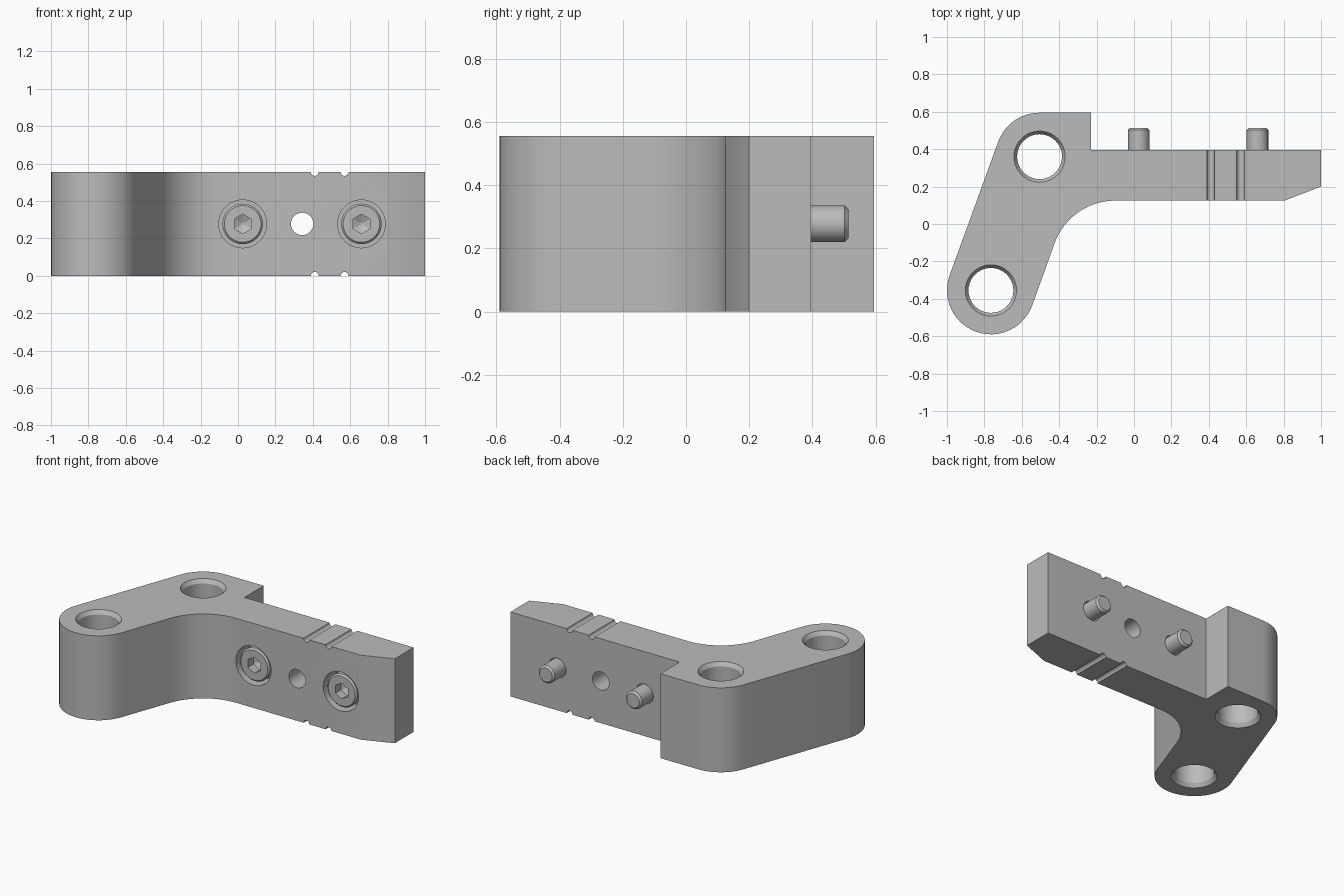
import bpy
import bmesh
from math import sin, cos, pi, radians, atan2
from mathutils import Vector

if "Cube" in bpy.data.objects:
    bpy.data.objects.remove(bpy.data.objects["Cube"], do_unlink=True)

HEIGHT = 0.555
MID = HEIGHT / 2
FRONT, BACK = 0.125, 0.395

grey = bpy.data.materials.new("machined grey")
grey.diffuse_color = (0.5, 0.5, 0.5, 1)
grey.use_nodes = True
grey.node_tree.nodes["Principled BSDF"].inputs["Base Color"].default_value = (0.5, 0.5, 0.5, 1)


def finish(name, bm):
    bmesh.ops.recalc_face_normals(bm, faces=bm.faces)
    mesh = bpy.data.meshes.new(name)
    bm.to_mesh(mesh)
    bm.free()
    mesh.materials.append(grey)
    obj = bpy.data.objects.new(name, mesh)
    bpy.context.collection.objects.link(obj)
    return obj


def lathe(name, steps, centre, axis, sides=40):
    """Turned solid: steps are (radius, position along the axis)."""
    bm = bmesh.new()
    rings = []
    for r, t in steps:
        ring = []
        for i in range(sides):
            a = pi / 2 + 2 * pi * i / sides
            u, v = r * cos(a), r * sin(a)
            offset = Vector((u, v, t)) if axis == "Z" else Vector((u, t, v))
            ring.append(bm.verts.new(Vector(centre) + offset))
        rings.append(ring)
    for a, b in zip(rings, rings[1:]):
        for i in range(sides):
            j = (i + 1) % sides
            bm.faces.new((a[i], a[j], b[j], b[i]))
    bm.faces.new(rings[0])
    bm.faces.new(rings[-1])
    return finish(name, bm)


def cut(obj, cutter):
    mod = obj.modifiers.new("cut", "BOOLEAN")
    mod.operation = "DIFFERENCE"
    mod.solver = "EXACT"
    mod.object = cutter
    bpy.context.view_layer.objects.active = obj
    bpy.ops.object.modifier_apply(modifier=mod.name)
    bpy.data.objects.remove(cutter, do_unlink=True)


def smooth(obj):
    bpy.ops.object.select_all(action="DESELECT")
    obj.select_set(True)
    bpy.context.view_layer.objects.active = obj
    bpy.ops.object.shade_smooth_by_angle(angle=radians(25))


def arc(centre, r, start, end, count=18):
    angles = [start + (end - start) * i / count for i in range(count + 1)]
    return [(centre[0] + r * cos(a), centre[1] + r * sin(a)) for a in angles]


# Bracket outline: slanted lug arm, square heel, long flat arm
low, high, lug_r = (-0.765, -0.355), (-0.505, 0.36), 0.235
side = atan2(high[1] - low[1], high[0] - low[0]) + pi / 2
outline = arc(low, lug_r, side - pi, side - 2 * pi, 24)
outline += arc(high, lug_r, side, pi / 2)
outline += [(-0.23, 0.595), (-0.23, BACK), (1, BACK), (1, 0.2), (0.805, FRONT)]
outline += arc((-0.10, FRONT - 0.345), 0.345, pi / 2, side)

bm = bmesh.new()
base = bm.faces.new([bm.verts.new((x, y, 0)) for x, y in outline])
top = bmesh.ops.extrude_face_region(bm, geom=[base])
bmesh.ops.translate(bm, vec=(0, 0, HEIGHT),
                    verts=[g for g in top["geom"] if isinstance(g, bmesh.types.BMVert)])
bracket = finish("bracket", bm)

# Vertical lug bores, chamfered at both ends
for x, y in (low, high):
    bore = [(0.137, -0.05), (0.137, 0), (0.12, 0.025),
            (0.12, HEIGHT - 0.025), (0.137, HEIGHT), (0.137, HEIGHT + 0.05)]
    cut(bracket, lathe("bore_cutter", bore, (x, y, 0), "Z"))

# Plain cross hole in the flat arm
cut(bracket, lathe("hole_cutter", [(0.06, 0), (0.06, 0.5)], (0.343, 0, MID), "Y"))

# Round marker grooves across the top and bottom edges
for x in (0.41, 0.57):
    for z in (0, HEIGHT):
        cut(bracket, lathe("groove_cutter", [(0.021, 0), (0.021, 0.5)], (x, 0, z), "Y", 16))

# Counterbores with their socket head screws
for name, x in (("inner_screw", 0.025), ("outer_screw", 0.66)):
    seat = [(0.128, 0), (0.128, 0.25), (0.064, 0.25), (0.064, 0.5)]
    cut(bracket, lathe("counterbore_cutter", seat, (x, 0, MID), "Y"))
    body = [(0.098, 0.133), (0.108, 0.143), (0.108, 0.25),
            (0.058, 0.25), (0.058, 0.502), (0.046, 0.514)]
    screw = lathe(name, body, (x, 0, MID), "Y")
    socket = [(0.052, 0.1), (0.052, 0.19), (0.008, 0.21)]
    cut(screw, lathe("socket_cutter", socket, (x, 0, MID), "Y", 6))
    smooth(screw)

smooth(bracket)
